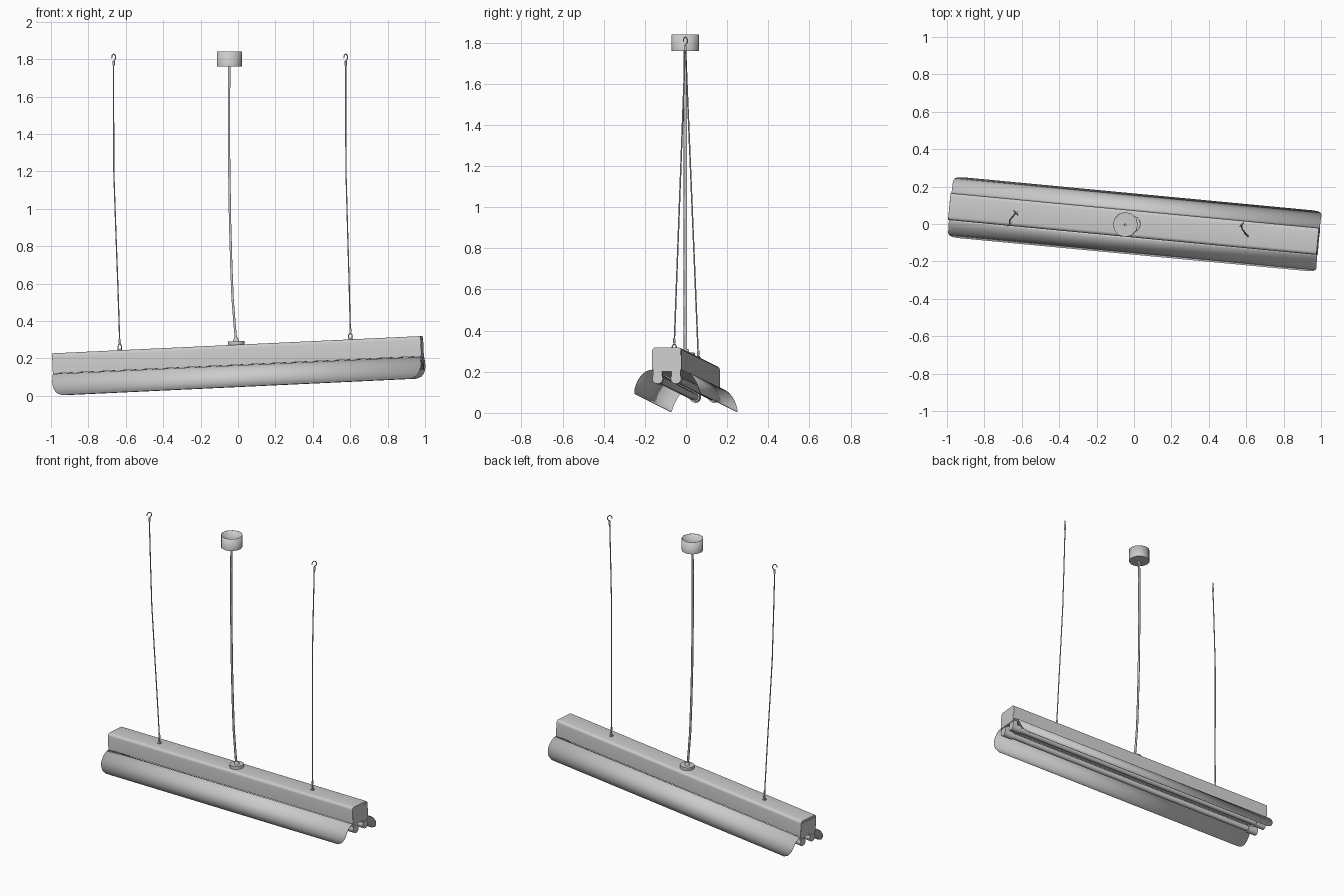
import bpy, bmesh
from math import sin, cos, pi, radians, sqrt
from mathutils import Matrix, Vector

if "Cube" in bpy.data.objects:
    bpy.data.objects.remove(bpy.data.objects["Cube"])

grey = bpy.data.materials.new("light_grey")
grey.use_nodes = True
grey.diffuse_color = (0.6, 0.6, 0.6, 1)
grey.node_tree.nodes["Principled BSDF"].inputs["Base Color"].default_value = (0.6, 0.6, 0.6, 1)

# The hanging fixture is slightly turned and tilted; its origin is the top of the housing
HANG = (Matrix.Translation((-0.003, 0, 0.273)) @ Matrix.Rotation(radians(-5.4), 4, "Z")
        @ Matrix.Rotation(radians(-2.67), 4, "Y"))
HALF = 0.99      # half length of the fixture
WALL = 0.072     # half width of the housing
SEAM = -0.108    # height of the housing's lower edge


def add_object(name, bm, matrix=Matrix()):
    bmesh.ops.recalc_face_normals(bm, faces=bm.faces)
    mesh = bpy.data.meshes.new(name)
    bm.to_mesh(mesh)
    bm.free()
    mesh.materials.append(grey)
    ob = bpy.data.objects.new(name, mesh)
    bpy.context.collection.objects.link(ob)
    ob.matrix_world = matrix
    bpy.ops.object.select_all(action="DESELECT")
    ob.select_set(True)
    bpy.context.view_layer.objects.active = ob
    bpy.ops.object.shade_smooth_by_angle(angle=radians(35))
    return ob


def extrude_profile(name, points, x0, x1):
    """Closed (y, z) outline pulled along the fixture from x0 to x1."""
    bm = bmesh.new()
    face = bm.faces.new([bm.verts.new((x0, y, z)) for y, z in points])
    new = bmesh.ops.extrude_face_region(bm, geom=[face])["geom"]
    bmesh.ops.translate(bm, vec=(x1 - x0, 0, 0),
                        verts=[v for v in new if isinstance(v, bmesh.types.BMVert)])
    return add_object(name, bm, HANG)


def cylinder(name, r1, r2, depth, matrix, sides=16, top=True):
    bm = bmesh.new()
    bmesh.ops.create_cone(bm, cap_ends=True, segments=sides, radius1=r1, radius2=r2, depth=depth)
    if not top:
        bmesh.ops.delete(bm, geom=[f for f in bm.faces if f.normal.z > 0.9], context="FACES_ONLY")
    return add_object(name, bm, matrix)


def rod(name, points, radius, cyclic=False):
    curve = bpy.data.curves.new(name, "CURVE")
    curve.dimensions = "3D"
    curve.bevel_depth = radius
    curve.bevel_resolution = 1
    curve.use_fill_caps = True
    spline = curve.splines.new("POLY")
    spline.points.add(len(points) - 1)
    for p, co in zip(spline.points, points):
        p.co = (*co, 1)
    spline.use_cyclic_u = cyclic
    spline.use_smooth = True
    curve.materials.append(grey)
    ob = bpy.data.objects.new(name, curve)
    bpy.context.collection.objects.link(ob)
    return ob


def ring(name, centre, radius, thick, start=0, sweep=2 * pi, turn=-45):
    """Upright wire ring, open when the sweep is less than a full turn."""
    n = 14
    side = Vector((cos(radians(turn)), sin(radians(turn)), 0))
    closed = sweep >= 2 * pi
    steps = n if closed else n - 1
    pts = [Vector(centre) + side * radius * cos(start + sweep * i / steps)
           + Vector((0, 0, radius * 1.2 * sin(start + sweep * i / steps))) for i in range(n)]
    return rod(name, pts, thick, closed)


# Housing with softly rounded upper edges
R = 0.018
arc = [(WALL - R + R * cos(a), -R + R * sin(a)) for a in (i * pi / 8 for i in range(5))]
outline = [(WALL, SEAM)] + arc + [(-y, z) for y, z in reversed(arc)] + [(-WALL, SEAM)]
extrude_profile("housing", outline, -HALF, HALF)

# Curved reflector wings with rounded outer corners
for side, name in ((1, "rear_reflector"), (-1, "front_reflector")):
    bm = bmesh.new()
    rows, corner = 16, 0.4
    strip = []
    for i in range(rows + 1):
        t = i / rows
        a = t * radians(72)
        y = WALL + 0.091 * sin(a) / sin(radians(72))
        z = SEAM - 0.002 - 0.115 * (1 - cos(a)) / (1 - cos(radians(72)))
        k = max(0, (t - 1 + corner) / corner)
        half = HALF - 0.05 * (1 - sqrt(max(0, 1 - k * k)))
        strip.append([bm.verts.new((s * half, side * y, z)) for s in (-1, 1)])
    for a, b in zip(strip, strip[1:]):
        bm.faces.new((a[0], a[1], b[1], b[0]))
    wing = add_object(name, bm, HANG)
    shell = wing.modifiers.new("thickness", "SOLIDIFY")
    shell.thickness = 0.003

# End plates, lamp holders and the two tubes
LAMP_Y, LAMP_Z = 0.045, -0.152
along = Matrix.Rotation(pi / 2, 4, "Y")
for end, word in ((1, "left"), (-1, "right")):
    plate = [(-0.068, -0.015), (0.068, -0.015), (0.068, -0.118), (-0.068, -0.118)]
    extrude_profile(word + "_end_plate", plate, end * (HALF - 0.012), end * (HALF + 0.001))
    for side, row in ((1, "rear"), (-1, "front")):
        c = side * LAMP_Y
        leg = [(c - 0.022, SEAM), (c + 0.022, SEAM), (c + 0.022, LAMP_Z), (c - 0.022, LAMP_Z)]
        extrude_profile(f"{word}_{row}_holder", leg, end * (HALF - 0.035), end * (HALF - 0.004))
        place = Matrix.Translation((end * (HALF - 0.036), c, LAMP_Z)) @ along
        cylinder(f"{word}_{row}_socket", 0.026, 0.026, 0.07, HANG @ place)
for side, row in ((1, "rear"), (-1, "front")):
    place = Matrix.Translation((0, side * LAMP_Y, LAMP_Z)) @ along
    cylinder(row + "_tube", 0.019, 0.019, 2 * HALF - 0.04, HANG @ place)

# Ceiling cup, open at the top, with the power cord running down to the housing
cup_at = Vector((-0.046, -0.003, 1.8))
cup = cylinder("ceiling_cup", 0.067, 0.067, 0.08, Matrix.Translation(cup_at), 12, top=False)
cup.modifiers.new("thickness", "SOLIDIFY").thickness = 0.003
cord = [(-0.046, 1.79), (-0.048, 1.6), (-0.048, 1.3), (-0.043, 0.95), (-0.036, 0.7),
        (-0.029, 0.52), (-0.018, 0.38), (-0.009, 0.28)]
rod("power_cord", [(x, -0.004, z) for x, z in cord], 0.007)
cylinder("cord_plate", 0.044, 0.044, 0.02, HANG @ Matrix.Translation((-0.006, 0, 0.009)), 20)
cylinder("cord_grommet", 0.017, 0.01, 0.02, HANG @ Matrix.Translation((-0.006, 0, 0.028)))

# Suspension wires with eyes on the housing and open hooks at the top
for word, u, top_x in (("right", -0.632, -0.665), ("left", 0.608, 0.576)):
    eye = HANG @ Vector((u, 0, 0.016))
    low = eye + Vector((0, 0, 0.02))
    high = Vector((top_x, -0.003, 1.79))
    path = []
    for t, bend in ((0, 0), (0.2, 0.3), (0.4, 0.64), (0.6, 0.96), (0.8, 1), (1, 1)):
        p = low.lerp(high, t)
        p.x = low.x + (high.x - low.x) * bend
        path.append(p)
    rod(word + "_wire", path, 0.0035)
    rod(word + "_top_ferrule", [high - Vector((0, 0, 0.025)), high], 0.007)
    rod(word + "_low_ferrule", [low, path[0].lerp(path[1], 0.08)], 0.006)
    ring(word + "_eye", eye, 0.014, 0.003)
    ring(word + "_hook", high + Vector((0, 0, 0.02)), 0.014, 0.003,
         start=-pi / 2, sweep=1.6 * pi, turn=45)
    foot = HANG @ Matrix.Translation((u, 0, 0.002))
    cylinder(word + "_eye_foot", 0.012, 0.012, 0.008, foot)
